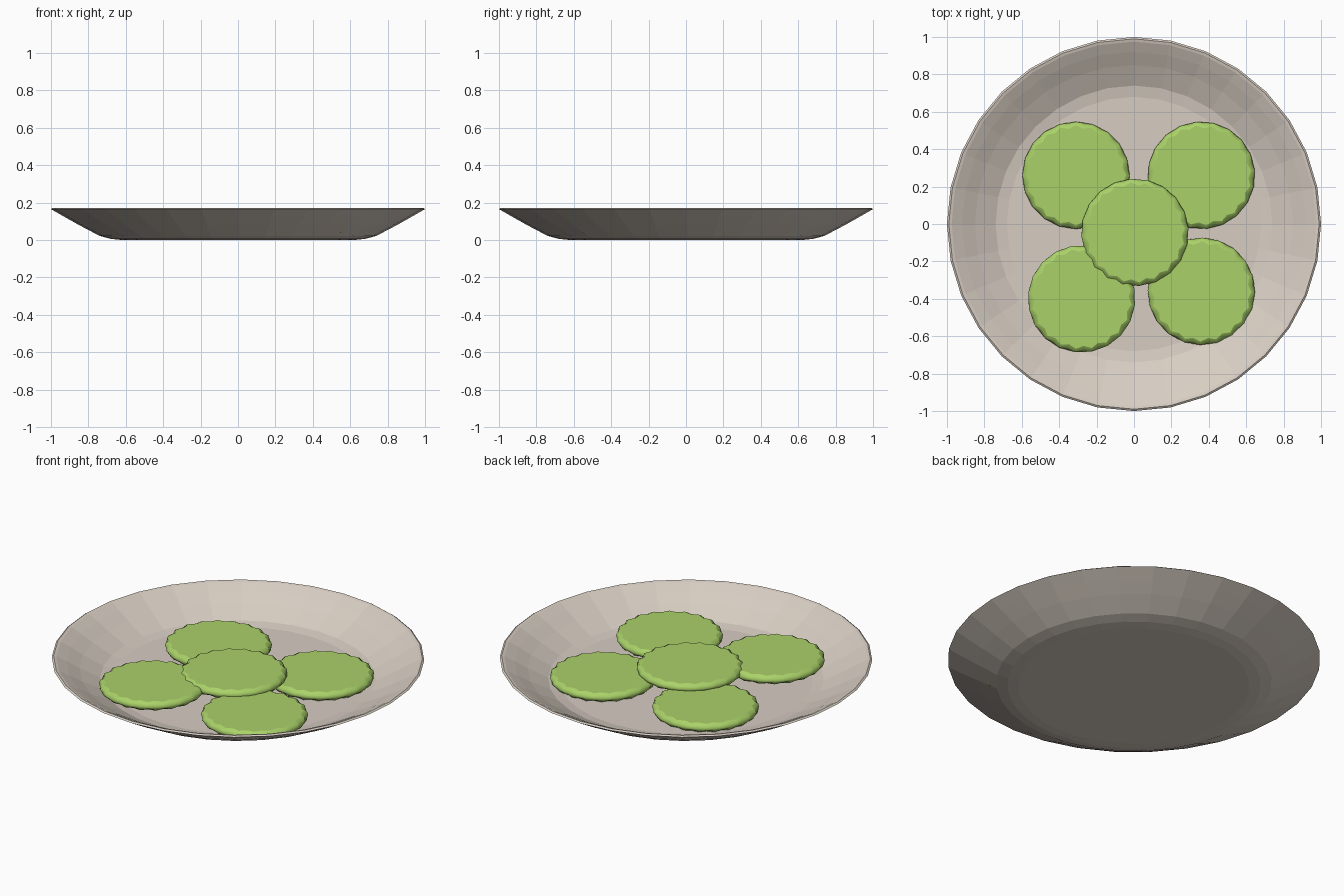
import bpy, bmesh, math

if "Cube" in bpy.data.objects:
    bpy.data.objects.remove(bpy.data.objects["Cube"])


def material(name, rgb):
    m = bpy.data.materials.new(name)
    m.diffuse_color = (*rgb, 1)
    m.use_nodes = True
    m.node_tree.nodes["Principled BSDF"].inputs["Base Color"].default_value = m.diffuse_color
    return m


def lathe(name, rings, n, mat, smooth, start=0.0):
    """Skin a stack of rings; each ring is (radius, z, radius on odd vertices, z on odd vertices)."""
    bm = bmesh.new()
    loops = []
    for r0, z0, r1, z1 in rings:
        loop = []
        for i in range(n):
            a = start + 2 * math.pi * i / n
            r, z = (r1, z1) if i % 2 else (r0, z0)
            loop.append(bm.verts.new((r * math.cos(a), r * math.sin(a), z)))
        loops.append(loop)
    for a, b in zip(loops, loops[1:]):
        for i in range(n):
            j = (i + 1) % n
            bm.faces.new((a[i], a[j], b[j], b[i]))
    bm.faces.new(loops[0][::-1])
    bm.faces.new(loops[-1])
    me = bpy.data.meshes.new(name)
    bm.to_mesh(me)
    bm.free()
    me.materials.append(mat)
    for p in me.polygons:
        p.use_smooth = smooth and len(p.vertices) == 4
    ob = bpy.data.objects.new(name, me)
    bpy.context.collection.objects.link(ob)
    return ob


cream = material("cream_ceramic", (0.68, 0.61, 0.54))
green = material("green_slice", (0.40, 0.64, 0.14))

# Shallow dish: outside from base to rim, then inside down to the floor
profile = [(0.62, 0), (0.68, 0.006), (0.74, 0.022), (0.85, 0.08), (0.93, 0.125),
           (1.0, 0.165), (0.99, 0.172), (0.975, 0.168), (0.92, 0.14),
           (0.85, 0.1), (0.74, 0.046), (0.68, 0.036)]
lathe("plate", [(r, z, r, z) for r, z in profile], 32, cream, False)

# Crinkle-edged slices: (x, y, height of top face)
slices = [(-0.31, 0.26, 0.086), (0.36, 0.26, 0.086), (-0.28, -0.40, 0.110),
          (0.36, -0.36, 0.090), (0.005, -0.045, 0.120)]
edge = [(0.255, -0.05, 0.27, -0.05), (0.28, -0.036, 0.284, -0.036),
        (0.287, -0.022, 0.283, -0.024), (0.283, -0.008, 0.27, -0.010),
        (0.268, 0, 0.252, 0)]
for k, (x, y, z) in enumerate(slices):
    ob = lathe(f"slice_{k + 1}", edge, 40, green, True, k * 0.1)
    ob.location = (x, y, z)
